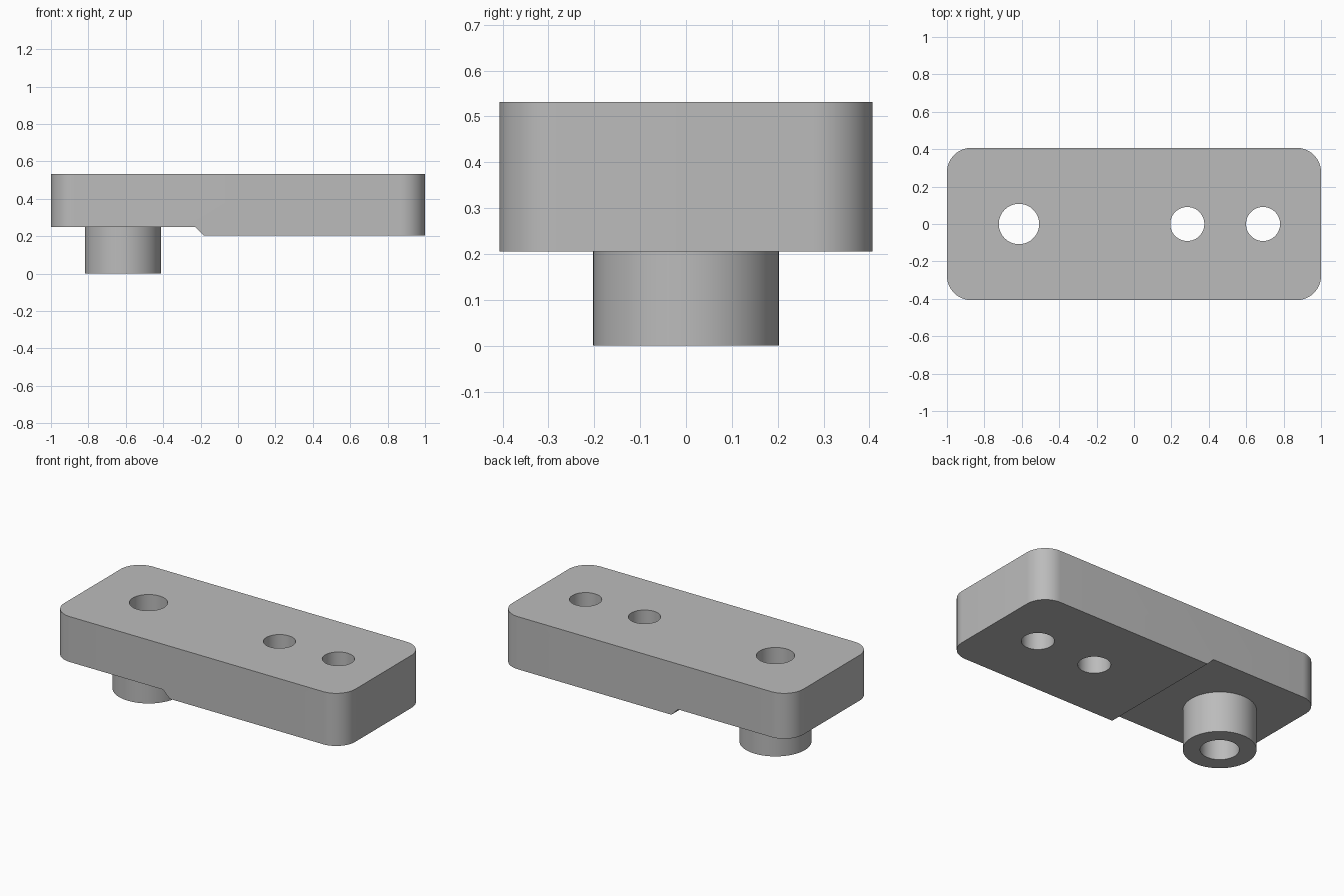
import bpy, bmesh, math

cube = bpy.data.objects.get("Cube")
if cube:
    bpy.data.objects.remove(cube, do_unlink=True)

TOP, HALF_DEPTH, CORNER = 0.532, 0.407, 0.13
BOSS_X = -0.615

grey = bpy.data.materials.new("plain grey")
grey.use_nodes = True
grey.diffuse_color = (0.5, 0.5, 0.5, 1)
grey.node_tree.nodes["Principled BSDF"].inputs["Base Color"].default_value = (0.5, 0.5, 0.5, 1)


def finish(name, bm):
    bmesh.ops.recalc_face_normals(bm, faces=bm.faces)
    mesh = bpy.data.meshes.new(name)
    bm.to_mesh(mesh)
    bm.free()
    mesh.materials.append(grey)
    obj = bpy.data.objects.new(name, mesh)
    bpy.context.collection.objects.link(obj)
    return obj


def cylinder(name, x, radius, bottom, top):
    bm = bmesh.new()
    bmesh.ops.create_cone(bm, cap_ends=True, segments=64, radius1=radius,
                          radius2=radius, depth=top - bottom)
    bmesh.ops.translate(bm, verts=bm.verts, vec=(x, 0, (top + bottom) / 2))
    return finish(name, bm)


def combine(target, tool, operation):
    mod = target.modifiers.new(tool.name, 'BOOLEAN')
    mod.operation = operation
    mod.solver = 'EXACT'
    mod.object = tool
    bpy.context.view_layer.objects.active = target
    bpy.ops.object.modifier_apply(modifier=mod.name)
    bpy.data.objects.remove(tool, do_unlink=True)


# Plate: stepped side profile extruded across the depth
profile = [(-1, TOP), (-1, 0.25), (-0.23, 0.25), (-0.185, 0.205), (1, 0.205), (1, TOP)]
bm = bmesh.new()
face = bm.faces.new([bm.verts.new((x, -HALF_DEPTH, z)) for x, z in profile])
side = bmesh.ops.extrude_face_region(bm, geom=[face])["geom"]
bmesh.ops.translate(bm, vec=(0, 2 * HALF_DEPTH, 0),
                    verts=[v for v in side if isinstance(v, bmesh.types.BMVert)])
bmesh.ops.recalc_face_normals(bm, faces=bm.faces)

# Rounded vertical corners
corners = [e for e in bm.edges
           if abs(e.verts[0].co.z - e.verts[1].co.z) > 0.1]
bmesh.ops.bevel(bm, geom=corners, offset=CORNER, offset_type='OFFSET',
                segments=16, profile=0.5, affect='EDGES')
plate = finish("mounting_plate", bm)

# Round boss under the thin end
combine(plate, cylinder("boss", BOSS_X, 0.203, 0, 0.4), 'UNION')

# Through holes
for x, radius in ((BOSS_X, 0.108), (0.285, 0.091), (0.69, 0.091)):
    combine(plate, cylinder("hole_cutter", x, radius, -0.1, 0.7), 'DIFFERENCE')

# Smooth curved walls, crisp edges
bpy.ops.object.select_all(action='DESELECT')
plate.select_set(True)
bpy.context.view_layer.objects.active = plate
bpy.ops.object.shade_smooth_by_angle(angle=math.radians(30))
